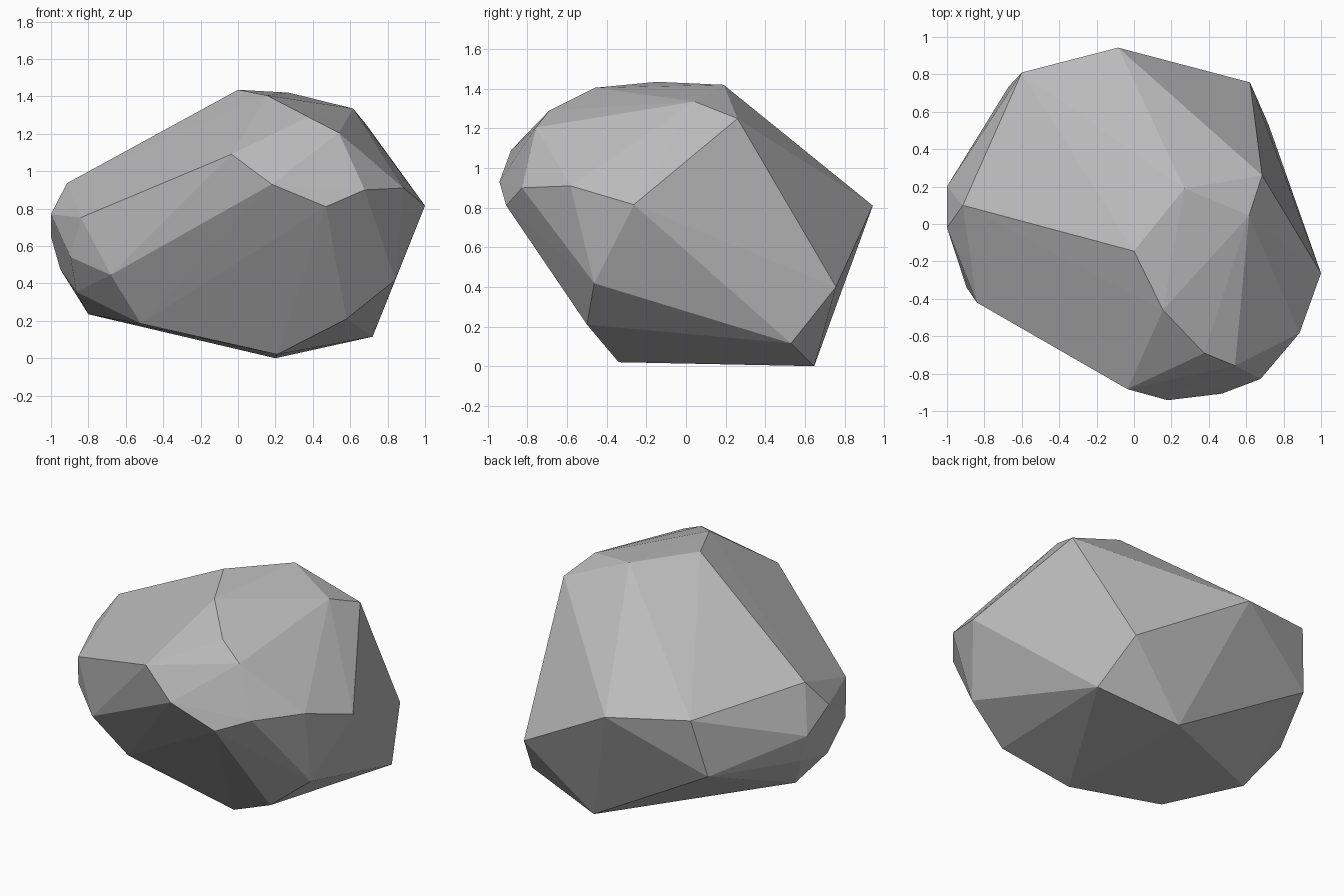
import bpy
import bmesh
import math

# Remove the default cube only
default_cube = bpy.data.objects.get("Cube")
if default_cube is not None:
    bpy.data.objects.remove(default_cube, do_unlink=True)

# Corner points of the boulder, grouped by region
crown = [
    (0, -.145, 1.435), (.27, .19, 1.42), (.615, .045, 1.335),
    (.685, .26, 1.25), (.155, -.46, 1.405), (.375, -.69, 1.29),
    (.54, -.757, 1.205),
]
front_brow = [
    (-.035, -.883, 1.09), (.18, -.942, .93), (.47, -.907, .81),
    (.677, -.828, .9), (.885, -.583, .91), (1, -.263, .815),
]
back_rim = [
    (.62, .757, .4), (-.085, .943, .81), (-.6, .81, .874),
    (-.67, .735, .505),
]
side_rim = [
    (-.915, .1, .935), (-1, -.02, .77), (-1, .2, .65),
    (-.84, -.42, .752), (-.895, -.34, .54), (-.68, -.505, .445),
    (-.95, .19, .475), (-.865, -.2, .355),
]
base = [
    (.84, -.463, .418), (.58, -.5, .21), (.72, .53, .115),
    (.2, .647, 0), (.21, -.34, .02), (-.52, -.37, .185),
    (-.8, .035, .235),
]


def make_stone_material(name, shade):
    """One flat grey for viewport and render."""
    material = bpy.data.materials.new(name)
    material.use_nodes = True
    colour = (shade, shade, shade, 1)
    material.diffuse_color = colour
    shader = material.node_tree.nodes["Principled BSDF"]
    shader.inputs["Base Color"].default_value = colour
    shader.inputs["Roughness"].default_value = .9
    return material


def build_faceted_stone(name, corners, material):
    """Wrap a convex skin around the corners and merge flat facets."""
    bm = bmesh.new()
    for corner in corners:
        bm.verts.new(corner)
    bmesh.ops.convex_hull(bm, input=list(bm.verts))
    loose = [vert for vert in bm.verts if not vert.link_faces]
    bmesh.ops.delete(bm, geom=loose, context='VERTS')
    bmesh.ops.dissolve_limit(
        bm, angle_limit=math.radians(1),
        verts=list(bm.verts), edges=list(bm.edges))
    bmesh.ops.recalc_face_normals(bm, faces=list(bm.faces))
    for face in bm.faces:
        face.smooth = False

    mesh = bpy.data.meshes.new(name)
    bm.to_mesh(mesh)
    bm.free()
    mesh.materials.append(material)
    stone = bpy.data.objects.new(name, mesh)
    bpy.context.collection.objects.link(stone)
    return stone


# Boulder
stone_grey = make_stone_material("stone grey", .5)
build_faceted_stone(
    "boulder", crown + front_brow + back_rim + side_rim + base, stone_grey)
